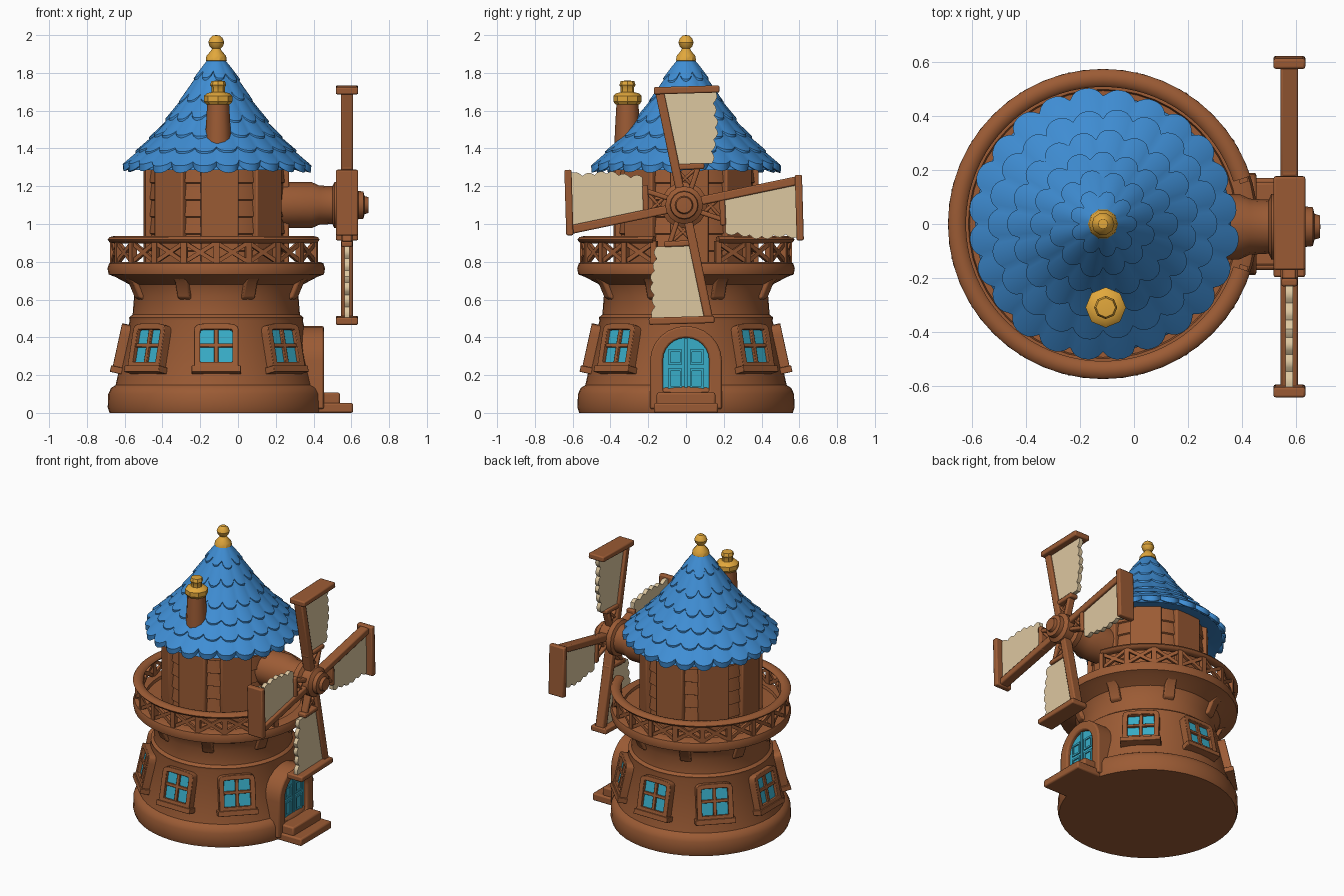
import bpy, bmesh, math, random
from mathutils import Matrix, Vector

if "Cube" in bpy.data.objects:
    bpy.data.objects.remove(bpy.data.objects["Cube"])

random.seed(4)
CX = -0.115                                   # tower axis
T, R = Matrix.Translation, Matrix.Rotation


def material(name, rgb):
    m = bpy.data.materials.new(name)
    m.diffuse_color = (*rgb, 1)
    m.use_nodes = True
    m.node_tree.nodes["Principled BSDF"].inputs["Base Color"].default_value = m.diffuse_color
    return m


BROWN = material("brown_wood", (0.33, 0.105, 0.035))
BLUE = material("blue_shingle", (0.05, 0.27, 0.66))
GOLD = material("gold", (0.76, 0.39, 0.045))
CYAN = material("cyan_glass", (0.04, 0.42, 0.58))
CREAM = material("cream_cloth", (0.72, 0.57, 0.35))


def finish(bm, name, mat, bevel=0.0, angle=35):
    bmesh.ops.recalc_face_normals(bm, faces=bm.faces)
    me = bpy.data.meshes.new(name)
    bm.to_mesh(me)
    bm.free()
    ob = bpy.data.objects.new(name, me)
    bpy.context.collection.objects.link(ob)
    me.materials.append(mat)
    bpy.ops.object.select_all(action='DESELECT')
    ob.select_set(True)
    bpy.context.view_layer.objects.active = ob
    bpy.ops.object.shade_smooth_by_angle(angle=math.radians(angle))
    if bevel:
        b = ob.modifiers.new("bevel", 'BEVEL')
        b.width, b.segments = bevel, 2
    return ob


def spin(a):
    """Frame on the tower axis with local x pointing outward at angle a."""
    return T((CX, 0, 0)) @ R(a, 4, 'Z')


def box(bm, M, lo, hi):
    lo, hi = Vector(lo), Vector(hi)
    bmesh.ops.create_cube(bm, size=1, matrix=M @ T((lo + hi) / 2) @ Matrix.Diagonal((*(hi - lo), 1)))


def beam(bm, M, p, q, w, d):
    """Bar in the local yz plane from p to q."""
    dy, dz = q[0] - p[0], q[1] - p[1]
    m = M @ T((0, (p[0] + q[0]) / 2, (p[1] + q[1]) / 2)) @ R(math.atan2(dz, dy), 4, 'X')
    h = math.hypot(dy, dz) / 2
    box(bm, m, (-d / 2, -h, -w / 2), (d / 2, h, w / 2))


def prism(bm, M, pts, x0, x1):
    a, b = [[bm.verts.new(M @ Vector((x, y, z))) for y, z in pts] for x in (x0, x1)]
    bm.faces.new(a)
    bm.faces.new(b)
    for i in range(len(pts)):
        j = (i + 1) % len(pts)
        bm.faces.new((a[i], a[j], b[j], b[i]))


def frame(bm, M, outer, inner, x0, x1):
    loops = [[bm.verts.new(M @ Vector((x, y, z))) for y, z in pts]
             for x, pts in ((x0, outer), (x1, outer), (x1, inner), (x0, inner))]
    n = len(outer)
    for k in range(4):
        a, b = loops[k], loops[(k + 1) % 4]
        for i in range(n):
            j = (i + 1) % n
            bm.faces.new((a[i], a[j], b[j], b[i]))


def arch(hw, z0, zs, rise, p=1.0, n=12):
    pts = [(-hw, z0), (hw, z0)]
    for i in range(n + 1):
        t = math.pi * i / n
        c, s = math.cos(t), max(0, math.sin(t))
        pts.append((math.copysign(hw * abs(c) ** p, c), zs + rise * s ** p))
    return pts


def lathe(name, prof, mat, segs=48, M=T((CX, 0, 0)), angle=35):
    bm = bmesh.new()
    vs = [bm.verts.new((r, 0, z)) for r, z in prof]
    es = [bm.edges.new(e) for e in zip(vs, vs[1:])]
    bmesh.ops.spin(bm, geom=vs + es, axis=(0, 0, 1), cent=(0, 0, 0), steps=segs, angle=2 * math.pi)
    bmesh.ops.remove_doubles(bm, verts=bm.verts, dist=1e-5)
    bmesh.ops.transform(bm, matrix=M, verts=bm.verts)
    return finish(bm, name, mat, angle=angle)


# Tower body with plinth and flared balcony floor
lathe("tower_body", [(0, 0), (.565, 0), (.575, .03), (.572, .1), (.557, .132), (.533, .147), (.458, .49),
                     (.462, .505), (.443, .52), (.435, .62), (.46, .68), (.535, .72), (.57, .733), (.576, .765),
                     (.567, .792), (.545, .8), (.5, .8), (.495, .782), (0, .782)], BROWN)

# Upper drum: overlapping boards and eight posts
boards = [(0, .75)]
for i in range(6):
    z = .77 + i * .09
    boards += [(.372, z), (.362, z + .085)]
lathe("upper_drum", boards + [(.36, 1.34), (0, 1.34)], BROWN, angle=20)
bm = bmesh.new()
for k in range(8):
    box(bm, spin(k * math.pi / 4 + .05), (.3, -.1, .77), (.381, .1, 1.33))
finish(bm, "drum_posts", BROWN, .008)

# Brackets under the balcony
bm = bmesh.new()
for k in range(8):
    prism(bm, spin((k + .5) * math.pi / 4) @ R(-math.pi / 2, 4, 'Z'),
          [(.41, .59), (.455, .61), (.49, .69), (.545, .735), (.41, .735)], -.035, .035)
finish(bm, "balcony_brackets", BROWN, .008)

# Balcony railing, open towards the sails
step = math.radians(18)
bm = bmesh.new()
for k in range(1, 20):
    box(bm, spin(k * step), (.53, -.016, .78), (.562, .016, .91))
    if k < 19:
        M = spin((k + .5) * step) @ T((.54, 0, 0))
        for s in (-1, 1):
            beam(bm, M, (-.075, .85 - s * .045), (.075, .85 + s * .045), .022, .02)
finish(bm, "railing_posts", BROWN)
bm = bmesh.new()
prev = None
for i in range(73):
    M = spin(step + i * step / 4)
    ring = [bm.verts.new(M @ Vector((.542 + .033 * math.cos(t), 0, .917 + .019 * math.sin(t))))
            for t in [j * math.pi / 4 for j in range(8)]]
    if prev:
        for j in range(8):
            bm.faces.new((prev[j], prev[j - 1], ring[j - 1], ring[j]))
    if i in (0, 72):
        bm.faces.new(ring)
    prev = ring
finish(bm, "railing_top", BROWN, angle=60)

# Seven windows, leaning with the wall
frames, panes = bmesh.new(), bmesh.new()
outer, inner = arch(.118, -.13, .07, .055, .45), arch(.085, -.085, .075, .018, .25)
for k in range(1, 8):
    M = spin(k * math.pi / 4) @ T((.49, 0, .345)) @ R(-.215, 4, 'Y')
    frame(frames, M, outer, inner, -.06, .036)
    box(frames, M, (-.05, -.13, -.14), (.045, .13, -.105))
    box(frames, M, (-.03, -.011, -.1), (.026, .011, .1))
    box(frames, M, (-.03, -.09, -.002), (.026, .09, .018))
    prism(panes, M, inner, -.03, .012)
finish(frames, "window_frames", BROWN, .007)
finish(panes, "window_panes", CYAN)

# Door, arched surround and steps
I = Matrix()
bm = bmesh.new()
frame(bm, I, arch(.19, .02, .275, .185), arch(.122, .11, .28, .118), .3, .455)
box(bm, I, (.3, -.17, 0), (.61, .17, .052))
box(bm, I, (.3, -.155, .03), (.54, .155, .108))
finish(bm, "door_surround", BROWN, .01)
bm = bmesh.new()
prism(bm, I, arch(.124, .1, .28, .12), .3, .428)
for s in (-1, 1):
    for z0, z1 in ((.13, .235), (.255, .335)):
        a, b = sorted((s * .02, s * .095))
        frame(bm, I, [(a, z0), (b, z0), (b, z1), (a, z1)],
              [(a + .012, z0 + .012), (b - .012, z0 + .012), (b - .012, z1 - .012), (a + .012, z1 - .012)],
              .42, .436)
box(bm, I, (.42, -.007, .11), (.438, .007, .395))
finish(bm, "door", CYAN)

# Roof: rows of rounded shingles
SLOPE = [(.52, 1.268), (.5, 1.29), (.3, 1.49), (.19, 1.64), (.03, 1.89)]


def roof_z(r):
    for (r0, z0), (r1, z1) in zip(SLOPE, SLOPE[1:]):
        if r >= r1:
            break
    return z0 + (r0 - r) / (r0 - r1) * (z1 - z0)


bm = bmesh.new()
COLS = 8
for row, (rad, n) in enumerate([(.505, 24), (.43, 22), (.352, 19), (.275, 16), (.2, 12), (.13, 9)]):
    cols = []
    for t in range(n):
        rt = rad + random.uniform(-.01, .004)
        for c in range(COLS):
            s = abs(2 * c / COLS - 1)
            rb = rt - .032 * s ** 2.5
            top = max(rad - .14, .035)
            mid = (rb + top) / 2
            up = .014 + .012 * (1 - s * s)
            M = spin(2 * math.pi * (t + c / COLS + row * .5) / n)
            cols.append([bm.verts.new(M @ Vector((r, 0, z))) for r, z in (
                (rb - .03, roof_z(rb) - .004), (rb - .004, roof_z(rb) - .012), (rb, roof_z(rb) + up),
                (mid, roof_z(mid) + up * .6), (top, roof_z(top)))])
    for i in range(len(cols)):
        a, b = cols[i - 1], cols[i]
        for j in range(4):
            bm.faces.new((a[j], b[j], b[j + 1], a[j + 1]))
finish(bm, "roof_shingles", BLUE, angle=40)
lathe("roof_underside", [(.3, 1.33), (.4, 1.3), (.475, 1.285), (.46, 1.31), (.3, 1.46)], BLUE)

# Finial and chimney
lathe("finial", [(0, 1.85), (.056, 1.865), (.052, 1.89), (.03, 1.915), (.022, 1.928), (.036, 1.942), (.042, 1.962),
                 (.034, 1.984), (.018, 1.998), (0, 2)], GOLD, 10)
CH = T((-.105, -.31, 0))
lathe("chimney", [(0, 1.4), (.07, 1.4), (.066, 1.5), (.058, 1.64), (0, 1.64)], BROWN, 12, CH)
lathe("chimney_cap", [(0, 1.63), (.062, 1.632), (.075, 1.648), (.075, 1.678), (.06, 1.692), (.036, 1.698),
                      (.036, 1.725), (.043, 1.735), (.036, 1.757), (0, 1.76)], GOLD, 8, CH)

# Axle housing and hub
lathe("axle_and_hub", [(0, .1), (.122, .1), (.122, .39), (.104, .43), (.1, .5), (.122, .51), (.122, .545),
                       (.1, .56), (.1, .62), (.075, .637), (.072, .664), (.048, .67), (.042, .69), (0, .692)],
      BROWN, 16, T((0, -.01, 1.1)) @ R(math.pi / 2, 4, 'Y'))

# Four sails: spar, tip bar, inner bar, lattice and ragged cloth
ragged = [(-.05, .215), (-.115, .6), (.172, .602)]
for i in range(1, 25):
    f = i / 24
    ragged.append((.165 - .015 * f - .008 * math.sin(f * 9) + .016 * abs(math.sin(f * 6 * math.pi)), .602 - .382 * f))
arms, cloth = bmesh.new(), bmesh.new()
for k in range(4):
    M = T((.577, -.01, 1.1)) @ R(k * math.pi / 2, 4, 'X')
    beam(arms, M, (-.015, .05), (-.13, .6), .046, .065)
    beam(arms, M, (-.16, .605), (.187, .615), .038, .118)
    beam(arms, M, (-.07, .2), (.107, .207), .03, .06)
    beam(arms, M, (.025, .05), (.075, .2), .026, .05)
    beam(arms, M, (-.03, .11), (.06, .19), .018, .03)
    beam(arms, M, (.035, .11), (-.04, .19), .018, .03)
    prism(cloth, M, ragged, -.014, .014)
finish(arms, "sail_arms", BROWN, .008)
finish(cloth, "sail_cloth", CREAM)
